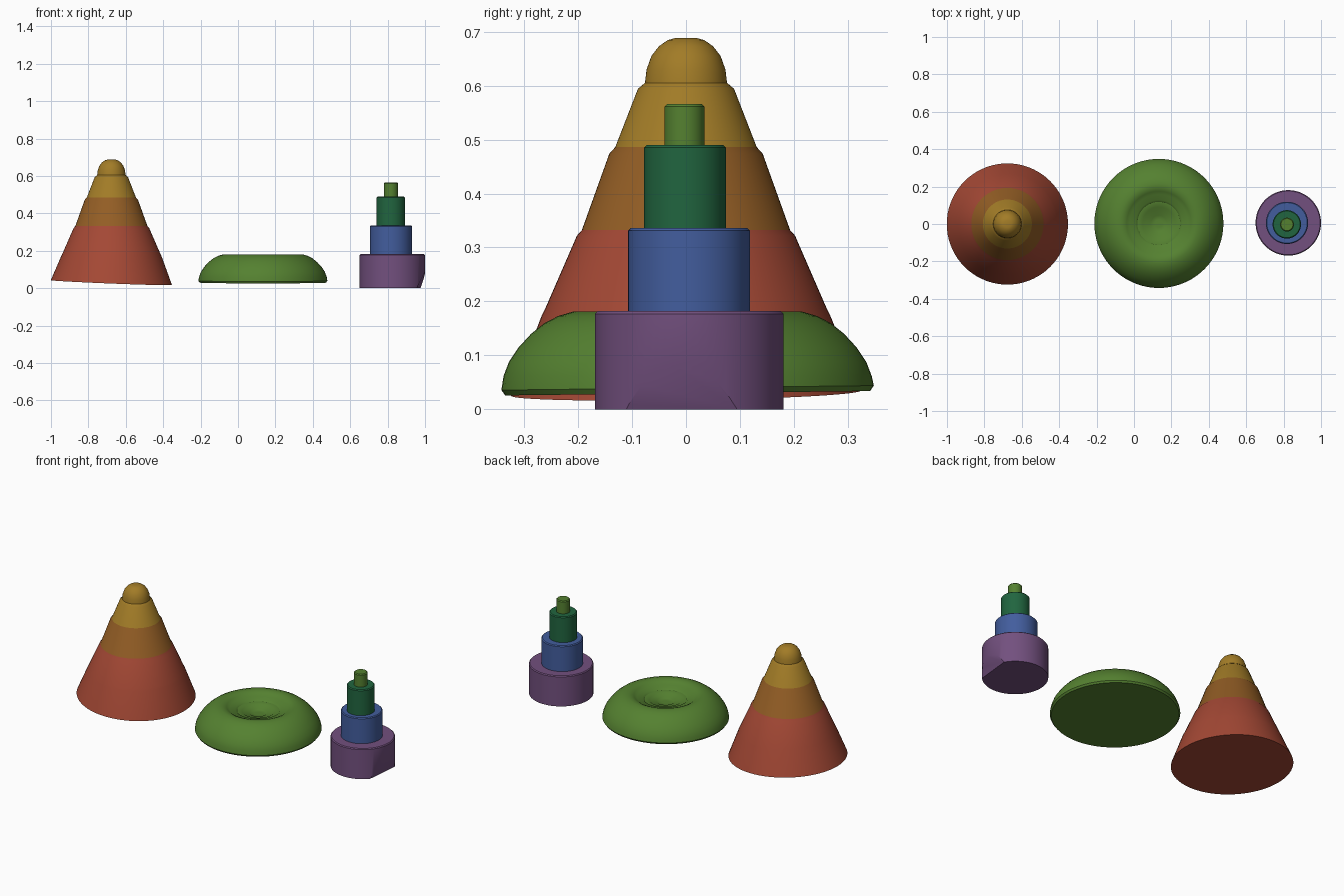
import bpy, bmesh, math
from mathutils import Vector

cube = bpy.data.objects.get("Cube")
if cube:
    bpy.data.objects.remove(cube, do_unlink=True)


def material(name, rgb):
    m = bpy.data.materials.new(name)
    m.use_nodes = True
    m.diffuse_color = (*rgb, 1)
    m.node_tree.nodes["Principled BSDF"].inputs["Base Color"].default_value = (*rgb, 1)
    return m


red = material("brick red", (0.37, 0.065, 0.035))
orange = material("burnt orange", (0.29, 0.11, 0.018))
yellow = material("mustard yellow", (0.36, 0.2, 0.02))
green = material("leaf green", (0.09, 0.22, 0.03))
teal = material("deep green", (0.015, 0.13, 0.05))
blue = material("mid blue", (0.055, 0.11, 0.34))
purple = material("soft purple", (0.17, 0.08, 0.21))

SEGMENTS = 72


def lathe(profile, close_bottom=True):
    """Turn a list of (radius, height) into a bmesh with a closed top."""
    bm = bmesh.new()
    rings = []
    for r, z in profile:
        ring = []
        for i in range(SEGMENTS):
            a = math.tau * i / SEGMENTS
            ring.append(bm.verts.new((r * math.cos(a), r * math.sin(a), z)))
        rings.append(ring)
    for low, high in zip(rings, rings[1:]):
        for i in range(SEGMENTS):
            j = (i + 1) % SEGMENTS
            bm.faces.new((low[i], low[j], high[j], high[i]))
    bm.faces.new(rings[-1])
    if close_bottom:
        bm.faces.new(rings[0][::-1])
    return bm


def tilt_base(bm, below, slope_x, slope_y):
    """Slope the lowest ring so the underside is slightly uneven."""
    for v in bm.verts:
        if v.co.z < below:
            v.co.z += slope_x * v.co.x + slope_y * v.co.y


def finish(name, bm, location, materials, angle=35):
    mesh = bpy.data.meshes.new(name)
    bm.to_mesh(mesh)
    bm.free()
    for m in materials:
        mesh.materials.append(m)
    obj = bpy.data.objects.new(name, mesh)
    obj.location = location
    bpy.context.collection.objects.link(obj)
    bpy.ops.object.select_all(action='DESELECT')
    obj.select_set(True)
    bpy.context.view_layer.objects.active = obj
    bpy.ops.object.shade_smooth_by_angle(angle=math.radians(angle))
    return obj


# Banded cone with a domed tip
cone = lathe([
    (0.324, 0.03), (0.268, 0.172), (0.262, 0.184),
    (0.202, 0.322), (0.193, 0.332),
    (0.142, 0.474), (0.131, 0.486),
    (0.089, 0.594), (0.076, 0.605),
    (0.073, 0.63), (0.064, 0.655), (0.05, 0.673), (0.034, 0.684), (0.02, 0.688),
])
tilt_base(cone, 0.05, -0.04, 0.015)
for f in cone.faces:
    z = f.calc_center_median().z
    f.material_index = 0 if z < 0.328 else 1 if z < 0.481 else 2
finish("banded_cone", cone, (-0.677, 0, 0), [red, orange, yellow])

# Rounded cushion with a terraced hollow
dish = lathe([
    (0.338, 0.03), (0.345, 0.04), (0.341, 0.062), (0.331, 0.088), (0.313, 0.115),
    (0.29, 0.14), (0.265, 0.16), (0.24, 0.173), (0.213, 0.181), (0.19, 0.18),
    (0.172, 0.172), (0.155, 0.16), (0.125, 0.156), (0.115, 0.147),
    (0.088, 0.144), (0.079, 0.137), (0.05, 0.135), (0.043, 0.13), (0.02, 0.129),
])
tilt_base(dish, 0.05, 0, 0.012)
finish("cushion", dish, (0.133, 0.003, 0), [green])

# Stepped tower: name, radius, bottom, top, centre, material
tiers = [
    ("tower_base", 0.175, 0.0, 0.182, (0.825, 0.006), purple),
    ("tower_second_tier", 0.113, 0.18, 0.336, (0.818, 0.006), blue),
    ("tower_third_tier", 0.076, 0.334, 0.49, (0.817, -0.002), teal),
    ("tower_top_tier", 0.037, 0.488, 0.566, (0.818, -0.003), green),
]
for name, radius, low, high, (x, y), mat in tiers:
    is_base = name == "tower_base"
    edge = 0.005
    tier = lathe([(radius, low), (radius, high - edge), (radius - edge, high)], is_base)
    if is_base:
        # Slanted cut along the lower left side of the base
        bmesh.ops.bisect_plane(
            tier, geom=tier.verts[:] + tier.edges[:] + tier.faces[:],
            plane_co=(0.15, 0, 0.02), plane_no=Vector((1, -0.1, -0.4)).normalized(),
            clear_outer=True)
        rim = [e for e in tier.edges if e.is_boundary]
        bmesh.ops.holes_fill(tier, edges=rim, sides=0)
        bmesh.ops.recalc_face_normals(tier, faces=tier.faces[:])
    finish(name, tier, (x, y, 0), [mat])
